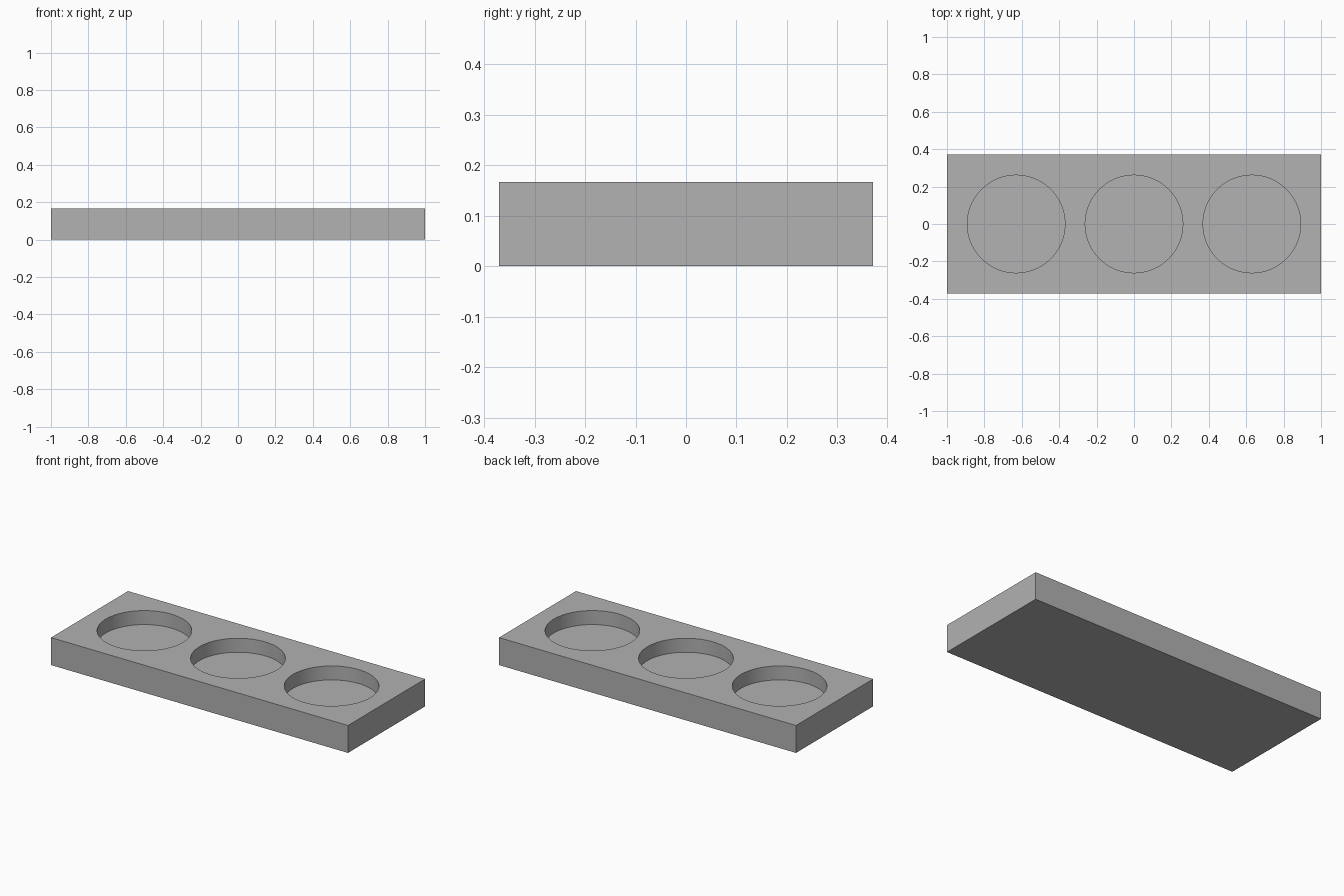
import bpy
import math

cube = bpy.data.objects.get("Cube")
if cube:
    bpy.data.objects.remove(cube, do_unlink=True)

LENGTH, WIDTH, HEIGHT = 2.0, 0.741, 0.167
POCKET_RADIUS, POCKET_SPACING, POCKET_FLOOR = 0.261, 0.63, 0.082

grey = bpy.data.materials.new("grey")
grey.use_nodes = True
colour = (0.445, 0.445, 0.445, 1)
grey.diffuse_color = colour
grey.node_tree.nodes["Principled BSDF"].inputs["Base Color"].default_value = colour

# Rectangular block
bpy.ops.mesh.primitive_cube_add(size=1, location=(0, 0, HEIGHT / 2))
tray = bpy.context.object
tray.name = "tray"
tray.scale = (LENGTH, WIDTH, HEIGHT)
bpy.ops.object.transform_apply(location=True, rotation=False, scale=True)
tray.data.materials.append(grey)

# Three round blind pockets cut from the top
for i in (-1, 0, 1):
    bpy.ops.mesh.primitive_cylinder_add(
        vertices=96, radius=POCKET_RADIUS, depth=HEIGHT,
        location=(i * POCKET_SPACING, 0, POCKET_FLOOR + HEIGHT / 2))
    cutter = bpy.context.object
    cutter.name = "pocket_cutter"
    cutter.hide_render = True
    cutter.data.materials.append(grey)
    cut = tray.modifiers.new("pocket", "BOOLEAN")
    cut.operation = "DIFFERENCE"
    cut.solver = "EXACT"
    cut.object = cutter
    bpy.context.view_layer.objects.active = tray
    bpy.ops.object.modifier_apply(modifier=cut.name)
    bpy.data.objects.remove(cutter, do_unlink=True)

# Smooth pocket walls, crisp edges
tray.select_set(True)
bpy.context.view_layer.objects.active = tray
bpy.ops.object.shade_smooth_by_angle(angle=math.radians(30))
